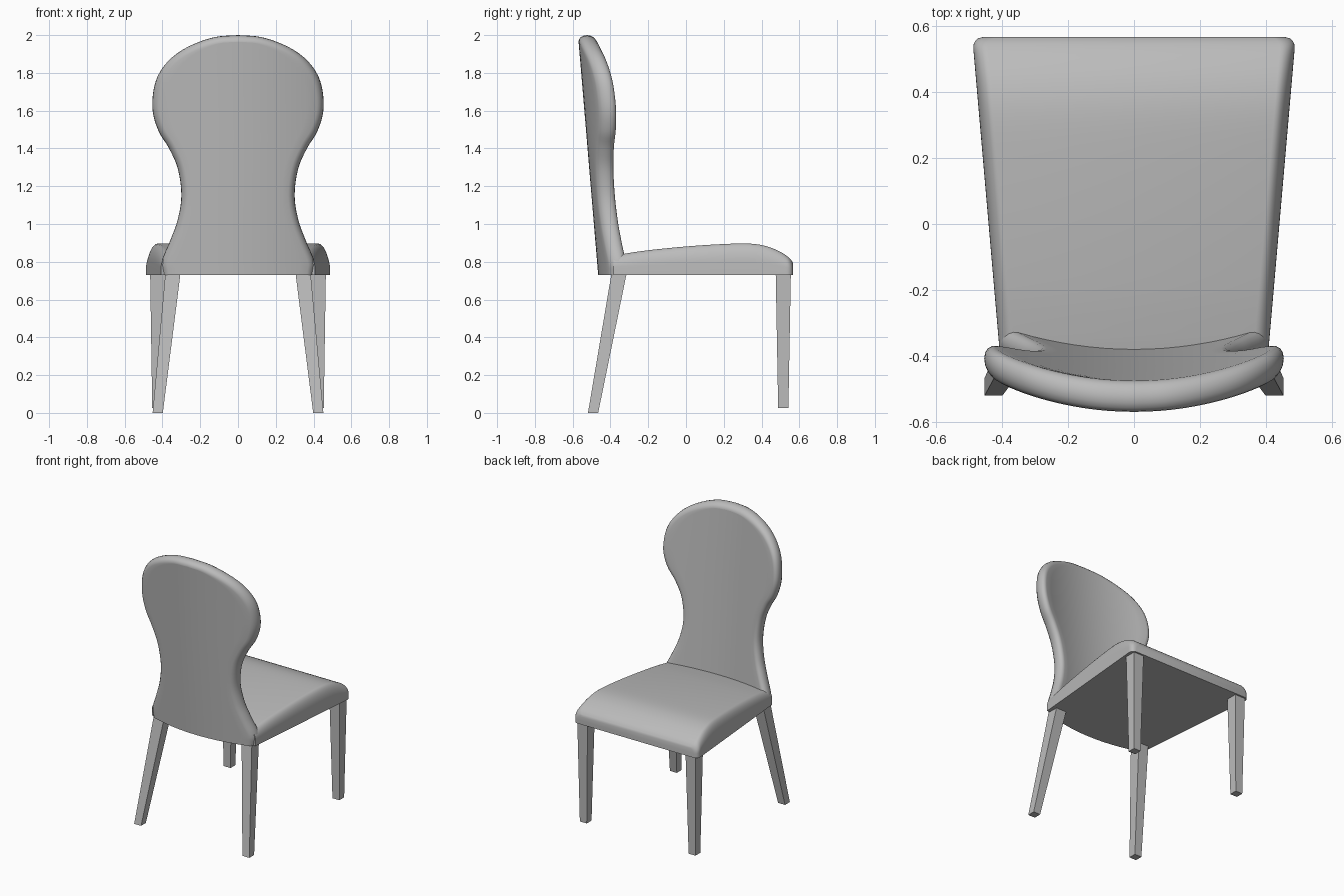
import bpy, bmesh, math
from mathutils import Vector

cube = bpy.data.objects.get("Cube")
if cube:
    bpy.data.objects.remove(cube)

grey = bpy.data.materials.new("grey")
grey.use_nodes = True
grey.diffuse_color = (0.5, 0.5, 0.5, 1)
grey.node_tree.nodes["Principled BSDF"].inputs["Base Color"].default_value = (0.5, 0.5, 0.5, 1)


def spline(pts, steps):
    """Smooth curve through 2D points."""
    p = [Vector(q) for q in pts]
    p = [2 * p[0] - p[1]] + p + [2 * p[-1] - p[-2]]
    out = []
    for a, b, c, d in zip(p, p[1:], p[2:], p[3:]):
        for i in range(steps):
            t = i / steps
            out.append(0.5 * (2 * b + (c - a) * t + (2 * a - 5 * b + 4 * c - d) * t * t
                              + (3 * b - a - 3 * c + d) * t ** 3))
    return out + [p[-2]]


def loft(name, rows, angle):
    """Skin closed cross-sections, cap both ends, shade smooth."""
    bm = bmesh.new()
    rings = [[bm.verts.new(v) for v in row] for row in rows]
    n = len(rings[0])
    for r, s in zip(rings, rings[1:]):
        for i in range(n):
            bm.faces.new((r[i], r[(i + 1) % n], s[(i + 1) % n], s[i]))
    bm.faces.new(rings[0])
    bm.faces.new(rings[-1])
    bmesh.ops.remove_doubles(bm, verts=bm.verts, dist=0.0003)
    bmesh.ops.dissolve_degenerate(bm, edges=bm.edges, dist=0.0001)
    bmesh.ops.recalc_face_normals(bm, faces=bm.faces)
    mesh = bpy.data.meshes.new(name)
    bm.to_mesh(mesh)
    bm.free()
    obj = bpy.data.objects.new(name, mesh)
    bpy.context.collection.objects.link(obj)
    mesh.materials.append(grey)
    bpy.ops.object.select_all(action="DESELECT")
    obj.select_set(True)
    bpy.context.view_layer.objects.active = obj
    bpy.ops.object.shade_smooth_by_angle(angle=math.radians(angle))
    return obj


# Backrest: waisted outline, rounded rim, wrapped around the sitter
RIM, HALF = 0.035, 0.047
outline = spline([(0.4, 0.73), (0.405, 0.8), (0.36, 0.91), (0.32, 1.02), (0.3, 1.15),
                  (0.318, 1.29), (0.365, 1.4), (0.42, 1.49), (0.452, 1.6), (0.445, 1.72),
                  (0.41, 1.81), (0.34, 1.89), (0.24, 1.95), (0.12, 1.99), (0, 2.0)], 5)


def wrap(x, z, depth):
    return (x, -0.418 - 0.084 * (z - 0.73) + 0.42 * x * x + depth, z)


rows = []
for i, p in enumerate(outline):
    t = outline[min(i + 1, len(outline) - 1)] - outline[max(i - 1, 0)]
    normal = Vector((t.y, -t.x)).normalized()
    if i == 0:
        normal = Vector((1, 0))
    if i == len(outline) - 1:
        normal = Vector((0, 1))
    q = p - normal * RIM
    half = []
    for k in range(9):
        a = math.pi * (0.5 - k / 8)
        e = q + normal * RIM * math.cos(a)
        half.append((e.x, e.y, HALF * math.sin(a)))
    cols = [c / 8 for c in range(-7, 8)]
    row = [wrap(q.x * c, q.y, HALF) for c in cols]
    row += [wrap(*e) for e in half]
    row += [wrap(-q.x * c, q.y, -HALF) for c in cols]
    row += [wrap(-x, z, d) for x, z, d in reversed(half)]
    rows.append(row)
loft("backrest", rows, 50)

# Seat: tapered cushion with a waterfall front and softened sides
profile = spline([(-0.385, 0.832), (-0.33, 0.842), (-0.2, 0.861), (0, 0.881), (0.2, 0.894),
                  (0.34, 0.896), (0.43, 0.881), (0.5, 0.852), (0.545, 0.822), (0.567, 0.795)], 4)
rows = []
for y, h in profile:
    w = 0.41 + 0.08 * (y + 0.35) / 0.92
    c = max(0, y - 0.532) / 0.035
    w -= 0.035 * (1 - math.sqrt(max(0, 1 - c * c)))
    rise = (h - 0.73) * 0.6
    side = [(w, 0.73)]
    for k in range(9):
        a = math.pi / 2 * k / 8
        side.append((w - 0.045 * (1 - math.cos(a)), h - rise * (1 - math.sin(a))))
    rows.append([(x, y, z) for x, z in side] + [(-x, y, z) for x, z in reversed(side)])
loft("seat", rows, 40)


# Legs: square tapered posts, back pair splayed
def leg(name, side, top, bottom):
    rings = []
    for x, y, z, r in (top, bottom):
        rings.append([(side * x + sx * r, y + sy * r, z)
                      for sx, sy in ((-1, -1), (1, -1), (1, 1), (-1, 1))])
    loft(name, rings, 30)


for label, side in (("left", 1), ("right", -1)):
    leg("front_leg_" + label, side, (0.425, 0.515, 0.735, 0.04), (0.427, 0.515, 0.025, 0.027))
    leg("back_leg_" + label, side, (0.345, -0.355, 0.735, 0.04), (0.425, -0.492, 0, 0.027))
